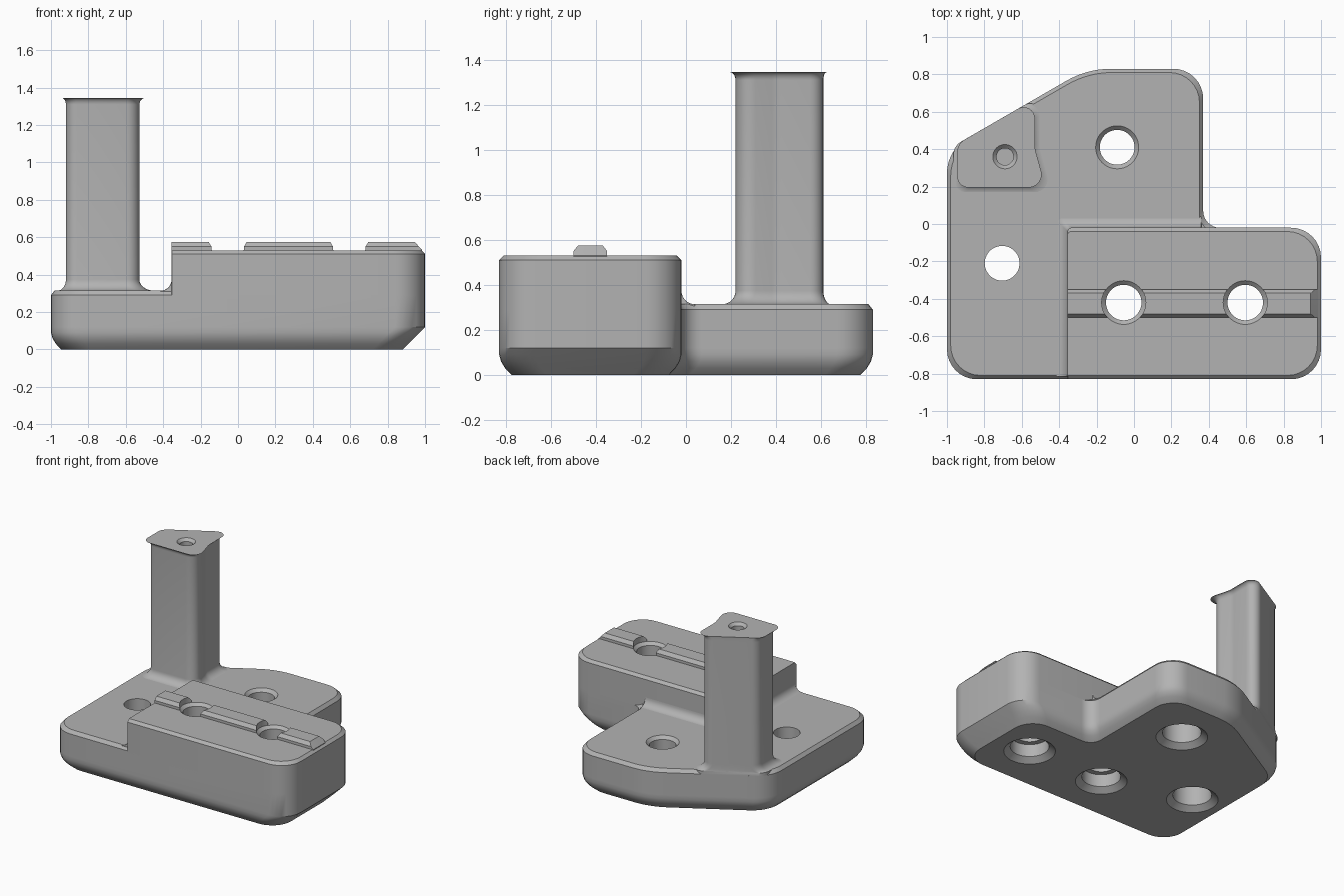
import bpy, bmesh, math
from mathutils import Vector

cube = bpy.data.objects.get("Cube")
if cube:
    bpy.data.objects.remove(cube)

grey = bpy.data.materials.new("plain_grey")
grey.use_nodes = True
GREY = (0.45, 0.45, 0.45, 1)
grey.diffuse_color = GREY
grey.node_tree.nodes["Principled BSDF"].inputs["Base Color"].default_value = GREY


def rounded(corners, insets, steps=8):
    """Outline (counter-clockwise x, y, radius) with each edge inset and corners rounded."""
    n = len(corners)
    pts = [Vector(c[:2]) for c in corners]
    dirs = [(pts[(i + 1) % n] - pts[i]).normalized() for i in range(n)]
    normals = [Vector((-d.y, d.x)) for d in dirs]
    ring = []
    for i in range(n):
        a, b = dirs[i - 1], dirs[i]
        p = pts[i] + normals[i - 1] * insets[i - 1]
        q = pts[i] + normals[i] * insets[i]
        turn = math.atan2(a.cross(b), a.dot(b))
        p = p + a * ((q - p).cross(b) / a.cross(b))
        r = math.copysign(corners[i][2], turn)
        start = p - a * abs(r * math.tan(turn / 2))
        centre = start + normals[i - 1] * r
        for k in range(steps + 1):
            t = turn * k / steps
            arm = start - centre
            ring.append(centre + Vector((arm.x * math.cos(t) - arm.y * math.sin(t),
                                         arm.x * math.sin(t) + arm.y * math.cos(t))))
    return ring


def loft(name, rings):
    """Closed solid through (ring of x, y points; z) sections from bottom to top."""
    bm = bmesh.new()
    loops = [[bm.verts.new((p.x, p.y, z)) for p in ring] for ring, z in rings]
    n = len(loops[0])
    for low, high in zip(loops, loops[1:]):
        for i in range(n):
            j = (i + 1) % n
            bm.faces.new((low[i], low[j], high[j], high[i]))
    bm.faces.new(loops[0][::-1])
    bm.faces.new(loops[-1])
    mesh = bpy.data.meshes.new(name)
    bm.to_mesh(mesh)
    bm.free()
    obj = bpy.data.objects.new(name, mesh)
    bpy.context.collection.objects.link(obj)
    mesh.materials.append(grey)
    return obj


def solid(name, corners, levels):
    return loft(name, [(rounded(corners, ins), z) for z, ins in levels])


def bore(name, x, y, profile):
    circle = [Vector((math.cos(a), math.sin(a)))
              for a in (2 * math.pi * k / 48 for k in range(48))]
    return loft(name, [([Vector((x, y)) + c * r for c in circle], z) for r, z in profile])


# Base plate: rounded bottom edge, long bevel on the right end, small top bevel
outline = [(-1, -0.83, 0.16), (1, -0.83, 0.16), (1, -0.02, 0.16), (0.37, -0.02, 0.09),
           (0.37, 0.83, 0.16), (-0.25, 0.83, 0.48), (-1, 0.397, 0.22)]
levels = []
for z, edge, end in [(0, 0.055, 0.12), (0.03, 0.026, 0.09), (0.06, 0.008, 0.06),
                     (0.09, 0, 0.03), (0.12, 0, 0), (0.29, 0, 0), (0.315, 0.02, 0.02)]:
    levels.append((z, [edge, end] + [edge] * 5))
base = solid("base_plate", outline, levels)

# Raised block
block_outline = [(-0.355, -0.83, 0.005), (1, -0.83, 0.16), (1, -0.02, 0.16),
                 (-0.355, -0.02, 0.02)]
block = solid("raised_block", block_outline,
              [(0.27, [0] * 4), (0.51, [0] * 4), (0.53, [0.02, 0.02, 0.02, 0])])

# Concave fillet where the block meets the plate
R = 0.06
arc = [(R * (1 - math.sin(a)), R * (1 - math.cos(a)))
       for a in (math.pi / 2 * k / 8 for k in range(9))]
fillet = solid("block_fillet",
               [(-0.355, -0.815, 0.005), (0.36, -0.815, 0.005), (0.36, -0.02, 0.005),
                (-0.355, -0.02, 0.02)],
               [(0.3, [0, 0, -R, -R])] +
               [(0.314 + up, [0, 0, -out, -out]) for out, up in arc])

# Rail along the block
rail = solid("rail", [(-0.355, -0.5, 0.001), (0.985, -0.5, 0.001),
                      (0.985, -0.35, 0.001), (-0.355, -0.35, 0.001)],
             [(0.5, [0] * 4), (0.53, [0] * 4), (0.55, [0, 0.018, 0, 0]),
              (0.575, [0.02, 0.04, 0.02, 0])])

# Column, flared at the foot and the top, flush with the slanted wall
column_outline = [(-0.92, 0.22, 0.06), (-0.505, 0.22, 0.07), (-0.555, 0.4, 0.15),
                  (-0.555, 0.654, 0.06), (-0.92, 0.443, 0.08)]
foot = [(0.314 + up, [-out, -out, -out, 0, -out * 0.75]) for out, up in arc]
cap = [(1.345 - up * 0.6, [-out * 0.42] * 3 + [0, -out * 0.42]) for out, up in arc[::-1]]
column = solid("column", column_outline, [(0.29, foot[0][1])] + foot + cap)

# Bores: counterbored from below, bevelled at the rims
under = [(0.19, -0.01), (0.18, 0), (0.135, 0.035)]
base_bore = under + [(0.135, 0.2), (0.093, 0.2)]
block_bore = under + [(0.135, 0.13), (0.095, 0.13), (0.095, 0.51), (0.118, 0.531), (0.118, 0.7)]
cutters = [
    (bore("block_bore_right", -0.055, -0.42, block_bore), [base, block, fillet, rail]),
    (bore("block_bore_left", 0.595, -0.42, block_bore), [base, block, rail]),
    (bore("plate_bore_front", -0.705, -0.21, base_bore + [(0.093, 0.4)]), [base]),
    (bore("plate_bore_back", -0.09, 0.41,
          base_bore + [(0.093, 0.292), (0.116, 0.316), (0.116, 0.4)]), [base]),
    (bore("column_bore", -0.69, 0.36, [(0.045, 1.2), (0.045, 1.325), (0.075, 1.355)]), [column]),
]
for cutter, targets in cutters:
    for target in targets:
        mod = target.modifiers.new("bore", "BOOLEAN")
        mod.operation, mod.solver, mod.object = "DIFFERENCE", "EXACT", cutter
        bpy.context.view_layer.objects.active = target
        bpy.ops.object.modifier_apply(modifier=mod.name)
    bpy.data.objects.remove(cutter)

# Smooth curved walls, keep crisp edges
bpy.ops.object.select_all(action="DESELECT")
for part in (base, block, fillet, rail, column):
    part.select_set(True)
bpy.context.view_layer.objects.active = base
bpy.ops.object.shade_smooth_by_angle(angle=math.radians(30))
